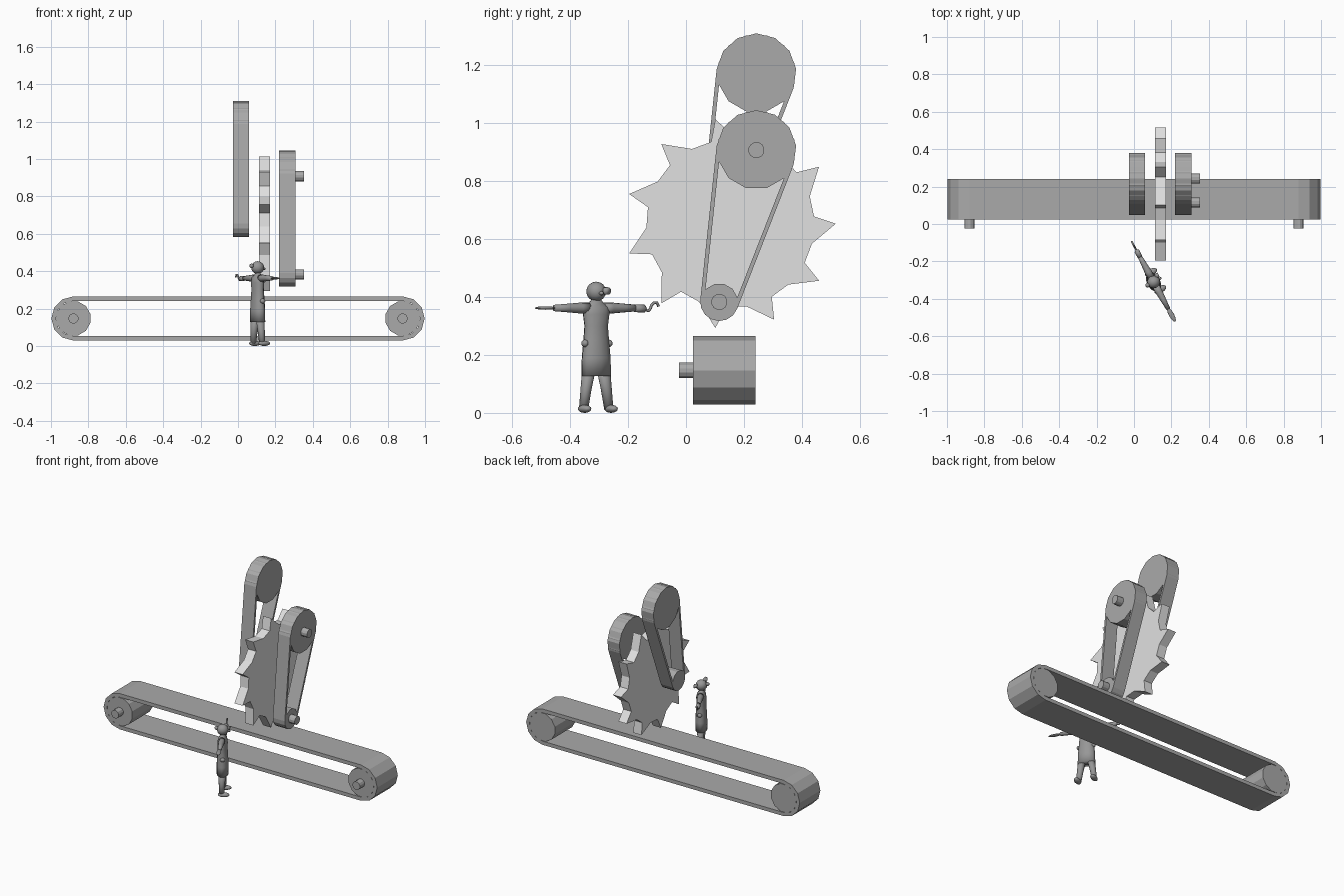
import bpy, bmesh, math
from mathutils import Vector, Matrix

if "Cube" in bpy.data.objects:
    bpy.data.objects.remove(bpy.data.objects["Cube"])


def mat(name, v):
    m = bpy.data.materials.new(name)
    m.diffuse_color = (v, v, v, 1)
    m.use_nodes = True
    m.node_tree.nodes["Principled BSDF"].inputs["Base Color"].default_value = m.diffuse_color
    return m


STEEL = mat("machine grey", 0.40)
BLADE = mat("blade light grey", 0.75)
FIGURE = mat("figure dark grey", 0.31)


def finish(name, bm, material, smooth=False):
    bmesh.ops.recalc_face_normals(bm, faces=bm.faces)
    me = bpy.data.meshes.new(name)
    bm.to_mesh(me)
    bm.free()
    me.materials.append(material)
    ob = bpy.data.objects.new(name, me)
    bpy.context.collection.objects.link(ob)
    if smooth:
        for p in me.polygons:
            p.use_smooth = True
    return ob


def place(axis, a, b, t):
    """2D profile point (a, z) at depth t along the chosen axis."""
    return (t, a, b) if axis == 'X' else (a, t, b)


def prism(name, pts, axis, t0, t1, material):
    bm = bmesh.new()
    lo = [bm.verts.new(place(axis, a, b, t0)) for a, b in pts]
    hi = [bm.verts.new(place(axis, a, b, t1)) for a, b in pts]
    bm.faces.new(lo)
    bm.faces.new(hi)
    n = len(pts)
    for i in range(n):
        j = (i + 1) % n
        bm.faces.new((lo[i], lo[j], hi[j], hi[i]))
    return finish(name, bm, material)


def disc(name, c, r, axis, t0, t1, n=12):
    pts = [(c[0] + r * math.cos((i + .5) * math.tau / n),
            c[1] + r * math.sin((i + .5) * math.tau / n)) for i in range(n)]
    return prism(name, pts, axis, t0, t1, STEEL)


def belt(name, c1, r1, c2, r2, thick, axis, t0, t1, segs=7):
    """Closed strap around two wheels."""
    dx, dz = c2[0] - c1[0], c2[1] - c1[1]
    th, phi = math.atan2(dz, dx), math.acos((r1 - r2) / math.hypot(dx, dz))

    def loop(off):
        out = []
        for c, r, a0, a1 in ((c1, r1, th + phi, th + math.tau - phi), (c2, r2, th - phi, th + phi)):
            for i in range(segs + 1):
                a = a0 + (a1 - a0) * i / segs
                out.append((c[0] + (r - off) * math.cos(a), c[1] + (r - off) * math.sin(a)))
        return out
    bm = bmesh.new()
    rings = [[bm.verts.new(place(axis, a, b, t)) for a, b in loop(off)]
             for off, t in ((0, t0), (0, t1), (thick, t1), (thick, t0))]
    n = len(rings[0])
    for k in range(4):
        p, q = rings[k], rings[(k + 1) % 4]
        for i in range(n):
            j = (i + 1) % n
            bm.faces.new((p[i], p[j], q[j], q[i]))
    return finish(name, bm, STEEL)


# Conveyor
Y0, Y1, CX, CZ = 0.025, 0.24, 0.88, 0.147
belt("conveyor_belt", (-CX, CZ), 0.118, (CX, CZ), 0.118, 0.024, 'Y', Y0, Y1, 6)
for side, x in (("left", -CX), ("right", CX)):
    disc("conveyor_roller_" + side, (x, CZ), 0.094, 'Y', Y0, Y1)
    disc("conveyor_axle_" + side, (x, CZ), 0.027, 'Y', -0.025, Y0)

# Two pulley drives, the left one raised
for side, x0, x1, dz in (("right", 0.22, 0.307, 0), ("left", -0.028, 0.06, 0.265)):
    big, small = (0.243, 0.907 + dz), (0.115, 0.383 + dz)
    belt("drive_belt_" + side, big, 0.138, small, 0.066, 0.014, 'X', x0, x1)
    disc("large_pulley_" + side, big, 0.136, 'X', x0, x1)
    disc("small_pulley_" + side, small, 0.064, 'X', x0, x1)
    if side == "right":
        disc("large_pulley_axle", big, 0.028, 'X', x1, 0.352)
        disc("small_pulley_axle", small, 0.028, 'X', x1, 0.352)

# Saw blade with eleven raked teeth
teeth = []
for k in range(11):
    for da, r in ((0, 0.364), (5, 0.29), (19, 0.29)):
        a = math.radians(k * 360 / 11 + da)
        teeth.append((0.153 + r * math.cos(a), 0.653 + r * math.sin(a)))
prism("saw_blade", teeth, 'X', 0.112, 0.171, BLADE)

# Worker: local x = forward, y = toward the hook hand, z = up
WORKER = Matrix.Translation((0.105, -0.31, 0)) @ Matrix.Rotation(math.radians(28.5), 4, 'Z')


def loft(name, sections, along='Z', n=12):
    """Sections: centre (x, y, z) and the two radii of the ellipse."""
    bm = bmesh.new()
    rings = []
    for c, ra, rb in sections:
        ring = []
        for i in range(n):
            ca, sa = ra * math.cos(math.tau * i / n), rb * math.sin(math.tau * i / n)
            off = {'Z': (ca, sa, 0), 'Y': (ca, 0, sa), 'X': (0, ca, sa)}[along]
            ring.append(bm.verts.new(WORKER @ (Vector(c) + Vector(off))))
        rings.append(ring)
    for p, q in zip(rings, rings[1:]):
        for i in range(n):
            j = (i + 1) % n
            bm.faces.new((p[i], p[j], q[j], q[i]))
    bm.faces.new(rings[0])
    bm.faces.new(rings[-1])
    return finish(name, bm, FIGURE, True)


def ball(name, c, size):
    bm = bmesh.new()
    bmesh.ops.create_uvsphere(bm, u_segments=12, v_segments=8, radius=1)
    bm.transform(WORKER @ Matrix.Translation(c) @ Matrix.Diagonal((*size, 1)))
    return finish(name, bm, FIGURE, True)


loft("apron_body", [((0, 0, z), a, b) for z, a, b in (
    (0.128, 0.036, 0.056), (0.19, 0.036, 0.054), (0.25, 0.033, 0.048), (0.30, 0.03, 0.044),
    (0.34, 0.031, 0.05), (0.365, 0.026, 0.052), (0.378, 0.016, 0.03), (0.395, 0.012, 0.014))])
ball("head", (0, 0, 0.419), (0.035, 0.034, 0.034))
ball("nose", (0.037, 0, 0.413), (0.011, 0.007, 0.007))
loft("eyepiece", [((0.022, 0.02, 0.421), 0.013, 0.013), ((0.042, 0.023, 0.421), 0.013, 0.013)], 'X')
ball("hair_bun", (-0.036, 0, 0.428), (0.013, 0.012, 0.012))
for s, side in ((-1, "right"), (1, "left")):
    loft("leg_" + side, [((0, s * 0.027, 0.16), 0.024, 0.024), ((0, s * 0.04, 0.08), 0.019, 0.019),
                         ((0, s * 0.05, 0.01), 0.015, 0.016)])
    ball("foot_" + side, (0.012, s * 0.052, 0.014), (0.036, 0.019, 0.014))
    ball("pocket_" + side, (0.005, s * 0.047, 0.24), (0.015, 0.012, 0.013))
    loft("arm_" + side, [((0, s * y, 0.362), r, r) for y, r in (
        (0.03, 0.019), (0.06, 0.019), (0.11, 0.015), (0.165, 0.011))], 'Y')

# Hands: a flat one and a hook
ball("hand", (0, -0.2, 0.362), (0.014, 0.042, 0.006))
loft("hook_cuff", [((0, 0.15, 0.361), 0.013, 0.013), ((0, 0.188, 0.36), 0.014, 0.014),
                   ((0, 0.196, 0.36), 0.005, 0.005)], 'Y')
cu = bpy.data.curves.new("hook", 'CURVE')
cu.dimensions = '3D'
cu.bevel_depth = 0.005
cu.bevel_resolution = 1
cu.use_fill_caps = True
sp = cu.splines.new('POLY')
path = [(0.19, 0.357), (0.205, 0.352), (0.213, 0.36), (0.217, 0.372), (0.228, 0.381),
        (0.239, 0.38), (0.245, 0.368)]
sp.points.add(len(path) - 1)
for p, (y, z) in zip(sp.points, path):
    p.co = (*(WORKER @ Vector((0, y, z))), 1)
cu.materials.append(FIGURE)
bpy.context.collection.objects.link(bpy.data.objects.new("hook", cu))
